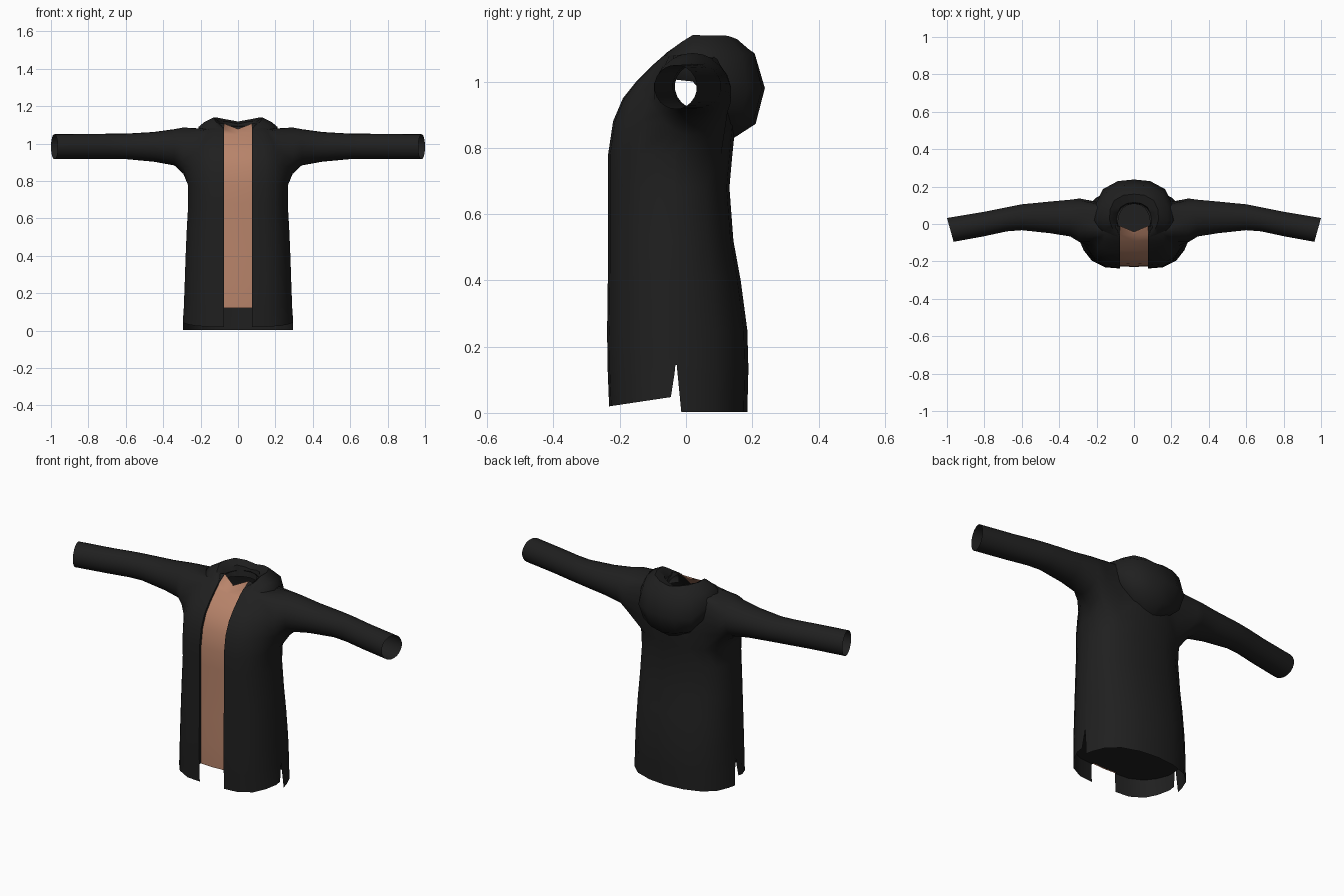
import bpy, bmesh, math

cube = bpy.data.objects.get("Cube")
if cube:
    bpy.data.objects.remove(cube)


def material(name, rgb):
    m = bpy.data.materials.new(name)
    m.use_nodes = True
    m.diffuse_color = (*rgb, 1)
    bsdf = m.node_tree.nodes["Principled BSDF"]
    bsdf.inputs["Base Color"].default_value = (*rgb, 1)
    bsdf.inputs["Roughness"].default_value = 0.9
    return m


CLOTH = material("black cloth", (0.014, 0.014, 0.014))
SKIN = material("skin", (0.48, 0.23, 0.145))


def add_rows(bm, rows):
    return [[bm.verts.new(p) for p in row] for row in rows]


def bridge(bm, grid, closed=False):
    """Join neighbouring rows of vertices with quads."""
    n = len(grid[0])
    for a, b in zip(grid, grid[1:]):
        for j in range(n if closed else n - 1):
            k = (j + 1) % n
            bm.faces.new((a[j], a[k], b[k], b[j]))


def finish(name, bm, mats, angle=50):
    """Turn a left half into a mirrored, smooth shaded object."""
    bmesh.ops.recalc_face_normals(bm, faces=bm.faces)
    mesh = bpy.data.meshes.new(name)
    bm.to_mesh(mesh)
    bm.free()
    for m in mats:
        mesh.materials.append(m)
    ob = bpy.data.objects.new(name, mesh)
    bpy.context.collection.objects.link(ob)
    mirror = ob.modifiers.new("Mirror", "MIRROR")
    mirror.merge_threshold = 0.0005
    bpy.ops.object.select_all(action="DESELECT")
    ob.select_set(True)
    bpy.context.view_layer.objects.active = ob
    bpy.ops.object.shade_smooth_by_angle(angle=math.radians(angle))


# Coat body: height, half width, front y, back y
LEVELS = [
    (0.003, 0.295, -0.232, 0.185), (0.12, 0.29, -0.236, 0.188),
    (0.145, 0.289, -0.237, 0.188), (0.25, 0.285, -0.238, 0.185),
    (0.4, 0.28, -0.236, 0.165), (0.52, 0.275, -0.235, 0.143),
    (0.68, 0.266, -0.235, 0.131), (0.78, 0.268, -0.235, 0.14),
    (0.88, 0.268, -0.22, 0.15), (0.95, 0.255, -0.19, 0.15),
    (1.0, 0.24, -0.15, 0.14), (1.05, 0.2, -0.1, 0.13),
    (1.078, 0.165, -0.068, 0.12), (1.095, 0.09, -0.05, 0.11),
]
FRONT = [(0, 1), (0.37, 0.97), (0.7, 0.8), (0.88, 0.55), (1, 0.25)]
BACK = [(0.97, 0.25), (0.88, 0.55), (0.68, 0.8), (0.36, 0.95), (0, 1)]
FLAP, MID = 0.076, -0.03
LID_Z, SLIT_Z, NECK_Z = 0.12, 0.145, 1.095


def body_row(z, w, yf, yb):
    slit = 0.002 + 0.014 * max(0, 1 - z / SLIT_Z)
    row = [(0, yf + 0.008, z), (FLAP - 0.002, yf + 0.012, z)]
    row += [(FLAP + (w - FLAP) * fx, MID + (yf - MID) * fy, z) for fx, fy in FRONT]
    row += [(w, MID - slit, z), (w, MID + slit, z)]
    row += [(w * fx, MID + (yb - MID) * fy, z) for fx, fy in BACK]
    if z < LID_Z:  # front hem rises toward the side slits
        row = [(x, y, 0.05 + 0.15 * (y - MID) if y < MID else z) for x, y, _ in row]
    if z == NECK_Z:  # neckline dips at the throat and runs back at the sides
        row = [(x, max(y, -0.01), z + 0.012) if x > 0.01 and y < MID + 0.01
               else (x, y, z - 0.02 if y < 0 else z) for x, y, _ in row]
    return row


rows = [body_row(*lv) for lv in LEVELS]
bm = bmesh.new()
body = add_rows(bm, rows)
bridge(bm, body)

# Armhole: a block of the body grid, its rim listed from front bottom to back
LOW, HIGH, FORE, AFT = 7, 12, 5, 11
rim = [body[LOW][j] for j in range(FORE, AFT)]
rim += [body[i][AFT] for i in range(LOW, HIGH)]
rim += [body[HIGH][j] for j in range(AFT, FORE, -1)]
rim += [body[i][FORE] for i in range(HIGH, LOW, -1)]
hole = {v for row in body[LOW:HIGH + 1] for v in row[FORE:AFT + 1]}

# Remove armholes, side slits and the gap below the skin; colour the skin
doomed = []
for f in bm.faces:
    c = f.calc_center_median()
    panel = all(v.co.x < FLAP - 0.001 for v in f.verts) and c.y < 0
    side_slit = c.z < SLIT_Z and abs(c.y - MID) < 0.01 and c.x > 0.2
    gap = c.x < FLAP and c.y < 0 and c.z < LID_Z
    if side_slit or gap or hole.issuperset(f.verts):
        doomed.append(f)
    elif panel:
        f.material_index = 1
bmesh.ops.delete(bm, geom=doomed, context="FACES")

# Sleeves grow from the armhole rim: x, front y, back y, bottom z, top z
SLEEVE = [
    (0.292, -0.098, 0.138, 0.838, 1.086), (0.34, -0.068, 0.131, 0.883, 1.077),
    (0.45, -0.05, 0.121, 0.903, 1.062), (0.6, -0.034, 0.106, 0.917, 1.053),
    (0.68, -0.04, 0.09, 0.918, 1.053), (0.8, -0.066, 0.066, 0.918, 1.051),
    (0.982, -0.096, 0.033, 0.917, 1.05),
]
sleeve_rows = []
for x, yf, yb, zb, zt in SLEEVE:
    slant = 0.28 if x > 0.9 else 0
    row = []
    for k in range(len(rim)):
        side, step = divmod(k, AFT - FORE + HIGH - LOW)
        across = AFT - FORE
        turn = step / across if step < across else 1 + (step - across) / (HIGH - LOW)
        a = math.radians(225 + 180 * side + 90 * turn)
        dy = (yb - yf) / 2 * math.cos(a)
        row.append((x + slant * dy, (yf + yb) / 2 + dy,
                    (zb + zt) / 2 + (zt - zb) / 2 * math.sin(a)))
    sleeve_rows.append(row)
bridge(bm, [rim] + add_rows(bm, sleeve_rows), closed=True)
finish("coat_with_sleeves", bm, [CLOTH, SKIN])

# Dark underside closing the coat just above the hem
bm = bmesh.new()
bm.faces.new([bm.verts.new((x * 0.995, y * 0.99, LID_Z + 0.004)) for x, y, _ in rows[1]])
finish("coat_underside", bm, [CLOTH])

# Folded hood: sections of (radius, height) swept around the neck
HOOD = {
    0: [(0.088, 1.06), (0.095, 1.105), (0.14, 1.118), (0.187, 1.085),
        (0.218, 0.98), (0.19, 0.872), (0.125, 0.83)],
    45: [(0.088, 1.06), (0.1, 1.12), (0.15, 1.138), (0.21, 1.085),
         (0.235, 0.98), (0.21, 0.9), (0.14, 0.86)],
    90: [(0.085, 1.07), (0.1, 1.11), (0.13, 1.14), (0.18, 1.115),
         (0.21, 1.09), (0.222, 1.05), (0.2, 1.0)],
    120: [(0.09, 1.085), (0.1, 1.095), (0.12, 1.1), (0.15, 1.08),
          (0.17, 1.06), (0.18, 1.035), (0.16, 1.01)],
    135: [(0.11, 1.08), (0.113, 1.083), (0.118, 1.083), (0.13, 1.073),
          (0.14, 1.06), (0.145, 1.04), (0.14, 1.02)],
}


def hood_row(deg, section):
    a = math.radians(deg)
    return [(r * math.sin(a), 0.02 + r * math.cos(a), z) for r, z in section]


hood_rows = []
keys = list(HOOD.items())
for (d0, s0), (d1, s1) in zip(keys, keys[1:]):
    for t in (0, 0.5):
        mix = [(p[0] + (q[0] - p[0]) * t, p[1] + (q[1] - p[1]) * t) for p, q in zip(s0, s1)]
        hood_rows.append(hood_row(d0 + (d1 - d0) * t, mix))
hood_rows.append(hood_row(*keys[-1]))
bm = bmesh.new()
bridge(bm, add_rows(bm, hood_rows))
finish("hood", bm, [CLOTH])
